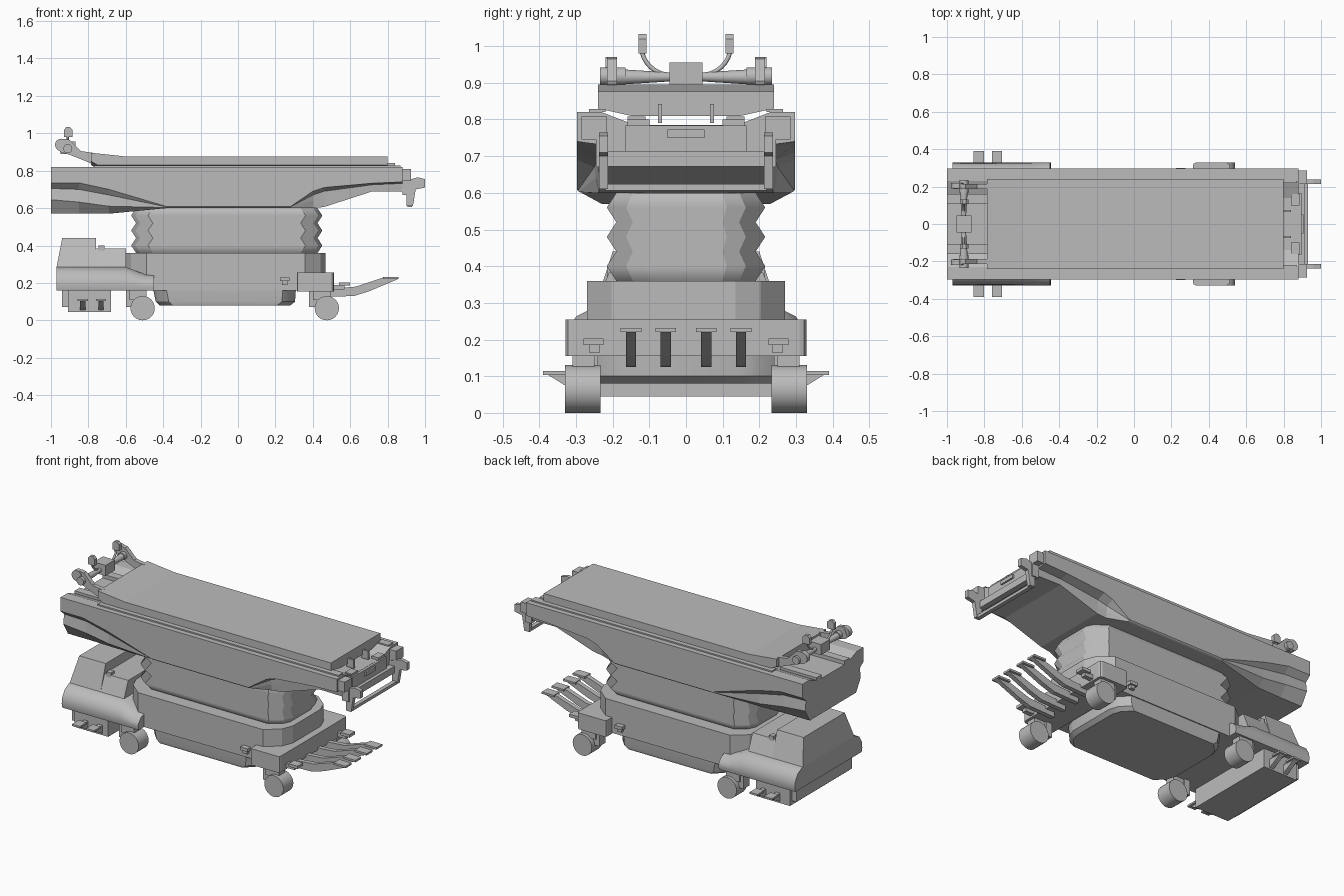
import bpy, bmesh, math

if "Cube" in bpy.data.objects:
    bpy.data.objects.remove(bpy.data.objects["Cube"])

grey = bpy.data.materials.new("medium_grey")
grey.diffuse_color = (0.5, 0.5, 0.5, 1)
grey.use_nodes = True
grey.node_tree.nodes["Principled BSDF"].inputs["Base Color"].default_value = grey.diffuse_color


def finish(name, bm, angle=0, sharp_upright=False):
    bmesh.ops.recalc_face_normals(bm, faces=bm.faces)
    if sharp_upright:  # smooth over level folds and keep upright folds crisp
        for f in bm.faces:
            f.smooth = len(f.verts) == 4
        for e in bm.edges:
            e.smooth = abs(e.verts[0].co.z - e.verts[1].co.z) < .001
    me = bpy.data.meshes.new(name)
    bm.to_mesh(me)
    bm.free()
    ob = bpy.data.objects.new(name, me)
    bpy.context.collection.objects.link(ob)
    me.materials.append(grey)
    if angle:
        bpy.context.view_layer.objects.active = ob
        bpy.ops.object.select_all(action='DESELECT')
        ob.select_set(True)
        bpy.ops.object.shade_smooth_by_angle(angle=math.radians(angle))
    return ob


def loft(name, rings, angle=0, sharp_upright=False):
    """Skin a list of equally long closed rings and cap both ends."""
    bm = bmesh.new()
    vs = [[bm.verts.new(p) for p in r] for r in rings]
    n = len(vs[0])
    for a, b in zip(vs, vs[1:]):
        for i in range(n):
            j = (i + 1) % n
            bm.faces.new((a[i], a[j], b[j], b[i]))
    bm.faces.new(vs[0])
    bm.faces.new(vs[-1])
    return finish(name, bm, angle, sharp_upright)


def side_prism(name, pts, y0, y1, angle=0):
    """Extrude an x-z profile along y."""
    return loft(name, [[(x, y, z) for x, z in pts] for y in (y0, y1)], angle)


def box(name, x0, x1, y0, y1, z0, z1):
    return side_prism(name, [(x0, z0), (x1, z0), (x1, z1), (x0, z1)], y0, y1)


def disc(name, x, z, r, y0, y1, r1=None, n=24):
    """Cylinder or cone lying along y."""
    rings = []
    for y, q in ((y0, r), (y1, r1 or r)):
        rings.append([(x + q * math.cos(2 * math.pi * i / n), y,
                       z + q * math.sin(2 * math.pi * i / n)) for i in range(n)])
    return loft(name, rings, 35)


def plan(x0, x1, corner, z):
    """Plan ring; corner lists (inset from the end, half width) from side to end."""
    right = [(x1 - d, w) for d, w in corner]
    left = [(x0 + d, w) for d, w in reversed(corner)]
    top = left + right
    return [(x, y, z) for x, y in top] + [(x, -y, z) for x, y in reversed(top)]


def ends(d, w, flat):
    """Corner going from end face to long side."""
    return [(d, w), (d * .25, flat + (w - flat) * .5), (0, flat)]


def mirror_y(half, x):
    return [(x, y, z) for y, z in half + [(-y, z) for y, z in reversed(half)]]


def rod(name, pts, r):
    cu = bpy.data.curves.new(name, 'CURVE')
    cu.dimensions = '3D'
    cu.bevel_depth, cu.bevel_resolution, cu.use_fill_caps = r, 2, True
    sp = cu.splines.new('POLY')
    sp.points.add(len(pts) - 1)
    for p, c in zip(sp.points, pts):
        p.co = (*c, 1)
    cu.materials.append(grey)
    ob = bpy.data.objects.new(name, cu)
    bpy.context.collection.objects.link(ob)


# Upper tray: (x, side skirt height, waist y/z, flank y/z, bottom y/z)
stations = [(-1, .735, .262, .705, .27, .645, .225, .57),
            (-.85, .735, .262, .7, .27, .632, .225, .57),
            (-.69, .7, .272, .67, .275, .61, .23, .57),
            (-.38, .608, .295, .606, .292, .603, .285, .6),
            (.28, .608, .295, .606, .292, .603, .285, .6),
            (.4, .69, .25, .67, .247, .64, .24, .6),
            (.46, .71, .243, .69, .24, .65, .237, .606),
            (.72, .733, .24, .725, .238, .71, .235, .69),
            (.88, .74, .24, .732, .238, .71, .235, .688)]
loft("tray_hull", [mirror_y([(by, bz), (fy, fz), (wy, wz), (.297, zc), (.297, .82),
                             (.23, .82), (.14, .785)], x)
                   for x, zc, wy, wz, fy, fz, by, bz in stations])

# Mattress with raised head end and tapered underside
rings = []
for x, zt, zb in [(-.785, .896, .85), (-.75, .892, .83), (-.6, .876, .83), (.8, .876, .83)]:
    rings.append([(x, -.15, zb - .02), (x, .15, zb - .02), (x, .24, zb), (x, .24, zt),
                  (x, -.24, zt), (x, -.24, zb)])
loft("mattress", rings)

# Bellows column
rings = []
for i in range(7):
    d = .026 if i % 2 else 0
    rings.append(plan(-.545 - d, .425 + d, ends(.09, .19 + d, .1 + d * .4), .36 + .04 * i))
loft("bellows", rings, sharp_upright=True)

# Main base: wide upper ring and shorter lower tub
loft("base_upper", [plan(-.6, .468, ends(.11, .27, .135), z) for z in (.16, .36)],
     sharp_upright=True)
loft("base_tub", [plan(-.42, .28, ends(.07, .255, .15), .08),
                  plan(-.44, .305, ends(.07, .262, .15), .1),
                  plan(-.46, .312, ends(.07, .265, .15), .2)], 30)

# Foot slab carrying the casters at the right end
loft("foot_slab", [plan(.315, .512, [(.015, .328), (.004, .322), (0, .31)], z)
                   for z in (.155, .255)])

# Drive unit skirt: rounded shoulder, dropping toward the base
rings = []
for x, zt in [(-.97, .285), (-.6, .285), (-.54, .262), (-.5, .248), (-.45, .245)]:
    rings.append(mirror_y([(.322, .16), (.328, .185), (.323, .16 + (zt - .16) * .5),
                           (.3, .16 + (zt - .16) * .82), (.255, zt)], x))
loft("drive_skirt", rings, 35)


def slab(x0, x1, w, z):
    return [(x0, -w, z), (x1, -w, z), (x1, w, z), (x0, w, z)]


loft("drive_cover", [slab(-.97, -.76, .25, .285), slab(-.94, -.76, .2, .44)])
loft("drive_cover_step", [slab(-.76, -.6, .25, .285), slab(-.76, -.6, .21, .383)])
box("drive_box", -.91, -.68, -.29, .29, .045, .16)
box("drive_box_back", -.94, -.91, -.27, .27, .07, .16)

# Head support block
box("head_block", -.95, -.87, -.045, .045, .89, .955)

for s in (-1, 1):
    # Seat rail strips beside the mattress
    box("side_strip", -.77, .87, s * .22, s * .265, .82, .828)
    box("head_track", -1, -.75, s * .11, s * .16, .785, .808)
    # Casters
    for x, sx in ((-.51, -.58), (.475, .40)):
        disc("caster_wheel", x, .065, .065, s * .233, s * .33)
        box("caster_fork", sx - .02, sx + .02, s * .24, s * .3, .07, .17)
        box("caster_stem", sx, x + .02, s * .25, s * .31, .11, .17)
    # Side pedals on the drive unit: flat pad over a sloping wedge
    for x in (-.83, -.733):
        loft("side_pedal_arm", [[(u, s * .28, .05), (u, s * .33, .075), (u, s * .38, .106),
                                 (u, s * .28, .106)] for u in (x - .014, x + .014)])
        box("side_pedal_pad", x - .027, x + .027, s * .325, s * .39, .103, .114)
    box("cover_post", -.745, -.715, s * .18, s * .215, .28, .4)
    # Small levers
    box("base_lever", .225, .275, s * .268, s * .3, .21, .23)
    box("base_lever_stem", .235, .265, s * .265, s * .29, .19, .212)
    box("slab_lever", .54, .6, s * .225, s * .28, .185, .203)
    box("slab_lever_stem", .5, .57, s * .235, s * .265, .165, .19)
    # Forward pedals
    for y in (.055, .15):
        a, b = s * y - .014, s * y + .014
        side_prism("front_pedal_arm", [(.45, .125), (.62, .13), (.7, .155), (.855, .22),
                                       (.855, .23), (.78, .23), (.63, .18), (.51, .17),
                                       (.45, .17)], a, b)
        box("front_pedal_pad", .775, .857, a - .014, b + .014, .22, .232)
    # Head support arms, rollers and handles
    side_prism("head_arm", [(-.965, .92), (-.95, .955), (-.93, .97), (-.9, .965), (-.84, .905),
                            (-.77, .895), (-.77, .83), (-.8, .845), (-.9, .885), (-.95, .9)],
               s * .188, s * .215)
    disc("head_roller", -.91, .918, .024, s * .165, s * .235)
    disc("head_roller_rear", -.945, .938, .033, s * .19, s * .22)
    disc("head_crossbar", -.91, .916, .02, s * .165, s * .04, .012)
    arc = [(-.91, s * (.037 + .085 * math.sin(t)), 1.0 - .08 * math.cos(t))
           for t in [i * math.pi / 16 for i in range(9)]]
    rod("head_handle", arc, .006)
    side_prism("handle_grip", [(-.93, .98), (-.885, .98), (-.885, 1.02), (-.898, 1.033),
                               (-.918, 1.033), (-.93, 1.02)], s * .108, s * .13)
    # Foot end frame and brackets
    box("end_frame_side", .88, .925, s * .215, s * .245, .67, .765)
    box("end_frame_block", .88, .925, s * .215, s * .285, .745, .808)
    side_prism("end_bracket", [(.87, .69), (.9, .67), (.9, .61), (.935, .61), (.95, .7),
                               (1, .71), (1, .755), (.96, .765), (.88, .74)],
               s * .213, s * .237)
    box("end_clip", .79, .84, s * .065, s * .076, .79, .842)
    box("end_panel_ear", .84, .885, s * .1, s * .16, .76, .8)

# Foot end cross members and handle
box("end_crossbar", .905, .93, -.22, .22, .606, .624)
box("end_panel", .85, .895, -.165, .165, .7, .784)
box("end_rail", .88, .915, -.24, .24, .672, .714)
box("end_handle", .895, .905, -.05, .05, .75, .772)
